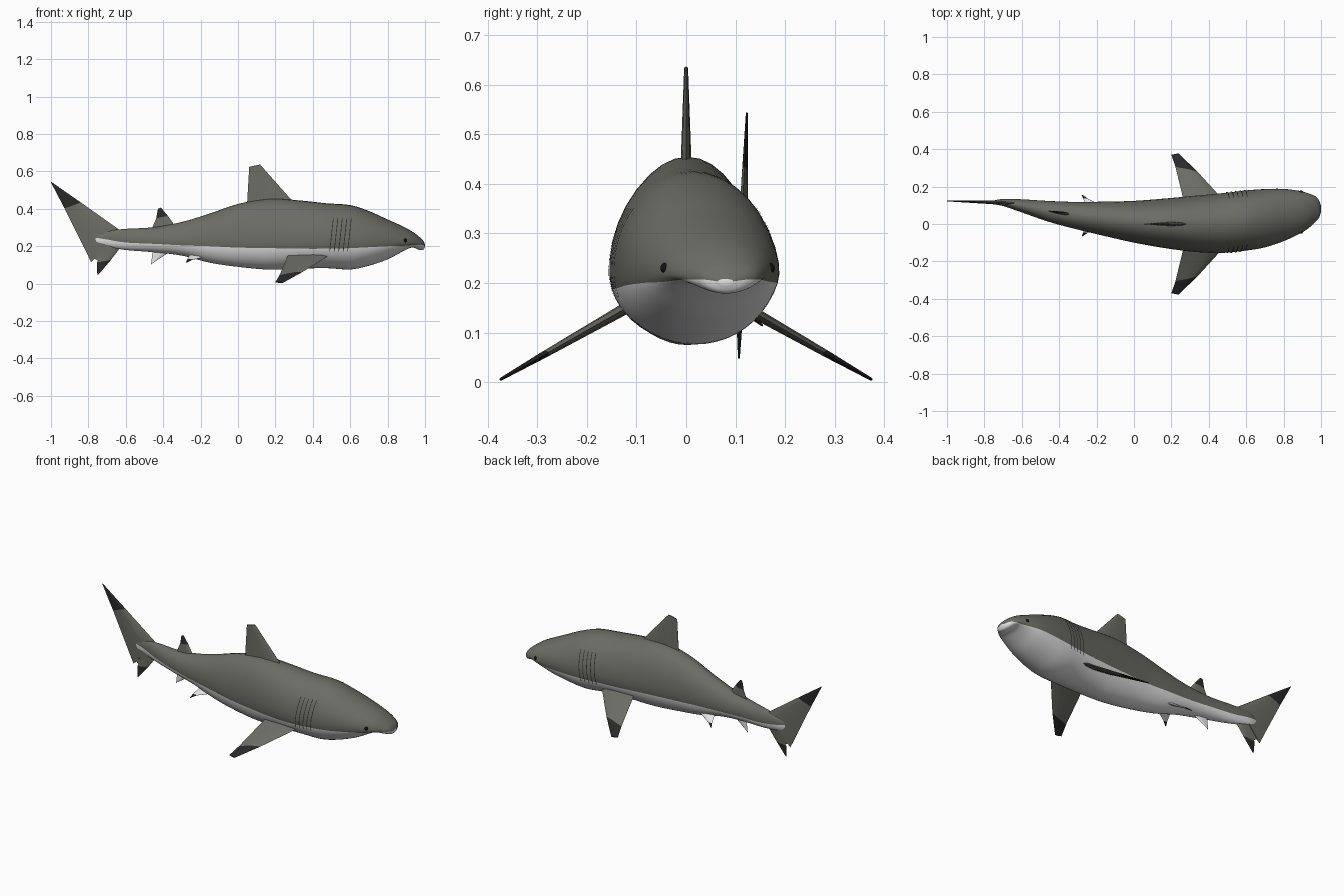
import bpy, bmesh, math
from mathutils import Vector

if "Cube" in bpy.data.objects:
    bpy.data.objects.remove(bpy.data.objects["Cube"])

def material(name, col):
    m = bpy.data.materials.new(name)
    m.diffuse_color = (*col, 1)
    m.use_nodes = True
    m.node_tree.nodes["Principled BSDF"].inputs["Base Color"].default_value = m.diffuse_color
    return m

GREY = material("slate grey", (0.15, 0.15, 0.13))
WHITE = material("belly white", (0.78, 0.78, 0.78))
BLACK = material("fin tip black", (0.022, 0.022, 0.022))
EYE = material("eye black", (0.006, 0.006, 0.006))

def make(name, bm, mats, angle=40):
    bmesh.ops.recalc_face_normals(bm, faces=bm.faces)
    me = bpy.data.meshes.new(name)
    bm.to_mesh(me)
    bm.free()
    for m in mats:
        me.materials.append(m)
    ob = bpy.data.objects.new(name, me)
    bpy.context.collection.objects.link(ob)
    bpy.ops.object.select_all(action='DESELECT')
    bpy.context.view_layer.objects.active = ob
    ob.select_set(True)
    bpy.ops.object.shade_smooth_by_angle(angle=math.radians(angle))
    return ob

# Body stations: x, top z, bottom z, colour line z, right y, left y
ST = [(-.77, .25, .235, .243, .113, .117), (-.755, .262, .21, .245, .106, .124),
      (-.70, .282, .197, .236, .096, .134), (-.60, .293, .18, .22, .062, .132),
      (-.45, .302, .168, .213, .01, .123), (-.30, .33, .15, .205, -.03, .118),
      (-.15, .375, .112, .2, -.066, .12), (0, .426, .09, .193, -.10, .124),
      (.17, .454, .075, .19, -.13, .137), (.33, .445, .08, .187, -.15, .152),
      (.47, .43, .083, .187, -.155, .165), (.60, .42, .076, .19, -.142, .18),
      (.70, .388, .096, .195, -.125, .187), (.80, .343, .13, .2, -.092, .188),
      (.88, .307, .172, .202, -.055, .178), (.93, .28, .193, .206, -.025, .165),
      (.97, .25, .18, .207, .012, .148), (.99, .23, .181, .207, .035, .125),
      (1.0, .208, .196, .203, .065, .095)]

def catmull(i, t):
    p = [Vector(ST[max(0, min(len(ST) - 1, i + k))]) for k in (-1, 0, 1, 2)]
    return 0.5 * (2 * p[1] + (p[2] - p[0]) * t + (2 * p[0] - 5 * p[1] + 4 * p[2] - p[3]) * t * t
                  + (3 * p[1] - p[0] - 3 * p[2] + p[3]) * t ** 3)

def section(s):
    """centre y, centre z, half width, upper height, lower height"""
    x, zt, zb, zs, yr, yl = s
    zc = zs + 0.15 * (zt - zs)
    return (yr + yl) / 2, zc, (yl - yr) / 2, zt - zc, zc - zb

def at_x(x):
    i = max(k for k in range(len(ST) - 1) if ST[k][0] <= x)
    lo, hi = 0.0, 1.0
    for _ in range(30):
        t = (lo + hi) / 2
        lo, hi = (t, hi) if catmull(i, t)[0] < x else (lo, t)
    return catmull(i, lo)

def skin(x, z, side):
    """point of the body surface at x, z"""
    yc, zc, w, hu, hl = section(at_x(x))
    h = hu if z > zc else hl
    return Vector((x, yc + side * w * math.sqrt(max(0, 1 - ((z - zc) / h) ** 2)), z))

# Body: rings whose vertices follow the colour line
N = 20
samples = [catmull(i, k / 5) for i in range(len(ST) - 1) for k in range(5)] + [Vector(ST[-1])]
bm = bmesh.new()
rings = []
for s in samples:
    yc, zc, w, hu, hl = section(s)
    a0 = -math.asin(min(0.95, (zc - s[3]) / hl))
    up, low = math.pi - 2 * a0, math.pi + 2 * a0
    angs = [a0 + up * k / N for k in range(N)] + [a0 + up + low * k / N for k in range(N)]
    rings.append([bm.verts.new((s[0], yc + w * math.cos(a),
                                zc + (hu if a0 < a and math.sin(a) > 0 else hl) * math.sin(a)))
                  for a in angs])
for a, b in zip(rings, rings[1:]):
    for k in range(2 * N):
        j = (k + 1) % (2 * N)
        bm.faces.new((a[k], a[j], b[j], b[k])).material_index = int(k >= N)
bm.faces.new(rings[0])
bm.faces.new(rings[-1]).material_index = 1
make("body", bm, [GREY, WHITE], 60)

# Fins: lens shaped sections (leading point, trailing point, half thickness), tip colour from a section on
LENS = [(0, 0), (.12, .75), (.35, 1), (.7, .6), (1, .06)]

def fin(name, secs, base, tip_from=99):
    secs = [(Vector(a), Vector(b), t) for a, b, t in secs]
    n = (secs[0][1] - secs[0][0]).cross(secs[-1][0] - secs[0][0]).normalized()
    bm = bmesh.new()
    rows = []
    for le, te, t in secs:
        loop = [(u, v) for u, v in LENS] + [(u, -v) for u, v in LENS[:0:-1]]
        rows.append([bm.verts.new(le.lerp(te, u) + n * t * v) for u, v in loop])
    for i, (a, b) in enumerate(zip(rows, rows[1:])):
        for k in range(len(a)):
            j = (k + 1) % len(a)
            bm.faces.new((a[k], a[j], b[j], b[k])).material_index = int(i >= tip_from)
    bm.faces.new(rows[0])
    bm.faces.new(rows[-1]).material_index = int(tip_from < 99)
    make(name, bm, [base, BLACK])

fin("dorsal_fin", [((.31, 0, .42), (.047, 0, .40), .012), ((.118, 0, .637), (.06, 0, .625), .004)], GREY)
fin("second_dorsal_fin", [((-.33, .05, .30), (-.46, .068, .295), .009),
                          ((-.375, .06, .362), (-.437, .068, .35), .005),
                          ((-.412, .065, .407), (-.428, .067, .40), .002)], GREY, 1)
fin("anal_fin", [((-.35, .055, .18), (-.455, .068, .185), .007),
                 ((-.458, .068, .108), (-.465, .069, .102), .002)], WHITE)
fin("tail_upper_lobe", [((-.63, .112, .285), (-.785, .117, .115), .012),
                        ((-.84, .118, .434), (-.927, .121, .402), .006),
                        ((-.998, .123, .544), (-1, .123, .541), .002)], GREY, 1)
fin("tail_lower_lobe", [((-.63, .108, .29), (-.775, .117, .14), .011),
                        ((-.635, .105, .185), (-.749, .113, .122), .008),
                        ((-.68, .106, .126), (-.755, .112, .113), .006),
                        ((-.743, .107, .052), (-.752, .107, .046), .002)], GREY, 2)
for side, label in ((-1, "right"), (1, "left")):
    def pec(x, y):
        return (x, side * y, .13 - .568 * (y - .155))
    fin(label + "_pectoral_fin", [(pec(.49, .115), pec(.268, .115), .012),
                                  (pec(.342, .277), pec(.222, .305), .007),
                                  (pec(.24, .376), pec(.20, .37), .003)], GREY, 1)
    y0 = .045
    fin(label + "_pelvic_fin", [((-.14, y0 + side * .035, .15), (-.255, y0 + side * .04, .16), .007),
                                ((-.245, y0 + side * .09, .128), (-.271, y0 + side * .09, .131), .004),
                                ((-.274, y0 + side * .11, .114), (-.28, y0 + side * .11, .113), .002)], WHITE, 1)
    # Eye
    bm = bmesh.new()
    bmesh.ops.create_uvsphere(bm, u_segments=16, v_segments=10, radius=.011)
    bmesh.ops.translate(bm, verts=bm.verts, vec=skin(.893, .23, side) - Vector((0, side * .006, 0)))
    make(label + "_eye", bm, [EYE])
    # Gill slits: thin strips on the skin
    bm = bmesh.new()
    for g in range(5):
        x = .49 + g * .024
        pts = [(skin(x + dx + .02 * (k / 12), .17 + .18 * k / 12, side) + Vector((0, side * .0025, .001)))
               for k in range(13) for dx in (-.002, .002)]
        v = [bm.verts.new(p) for p in pts]
        for k in range(0, 24, 2):
            bm.faces.new((v[k], v[k + 1], v[k + 3], v[k + 2]))
    make(label + "_gill_slits", bm, [BLACK])
